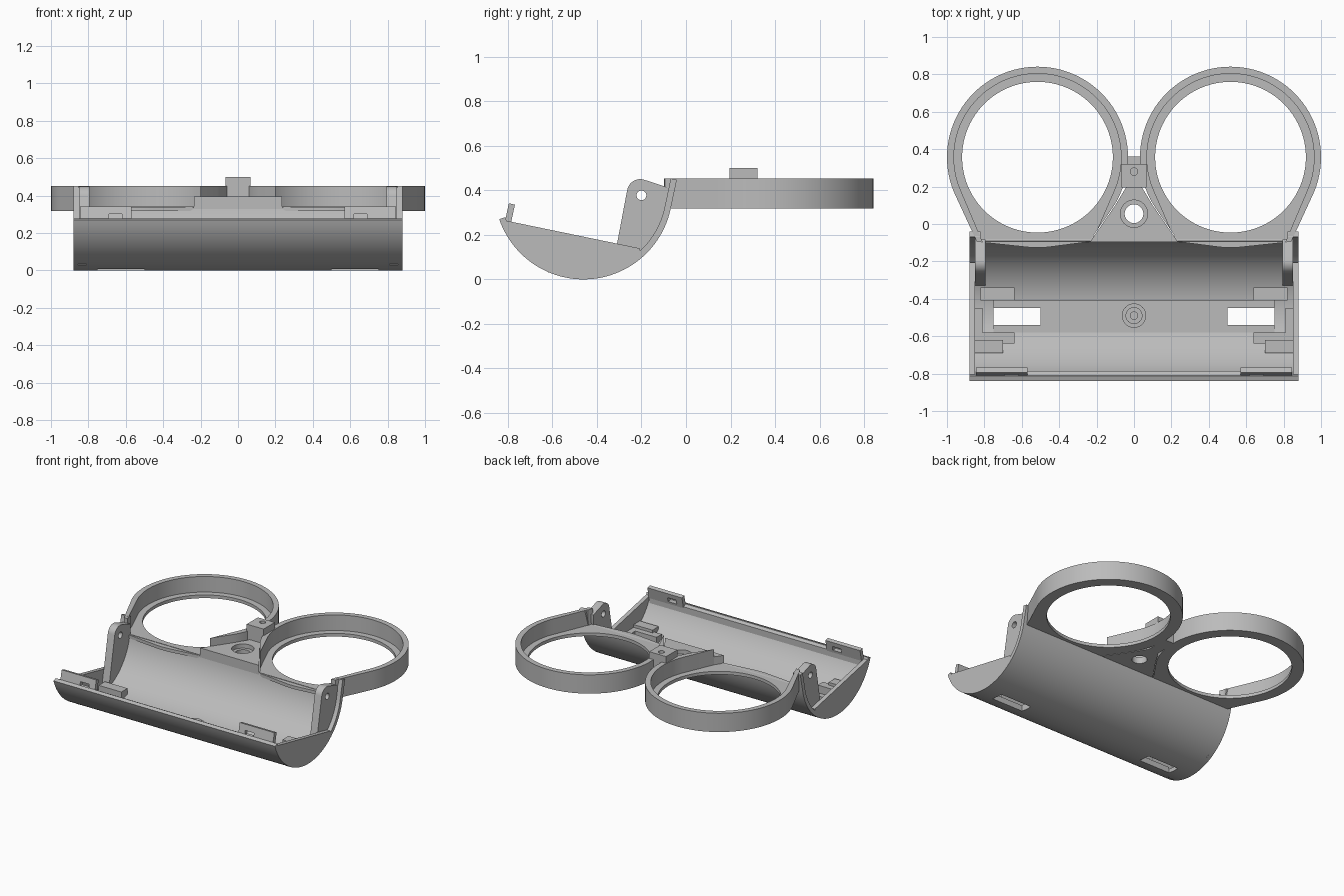
import bpy, bmesh, math
from mathutils import Vector
from mathutils.geometry import convex_hull_2d

cube = bpy.data.objects.get("Cube")
if cube:
    bpy.data.objects.remove(cube)

grey = bpy.data.materials.new("plain_grey")
grey.use_nodes = True
grey.diffuse_color = (0.5, 0.5, 0.5, 1)
grey.node_tree.nodes["Principled BSDF"].inputs["Base Color"].default_value = (0.5, 0.5, 0.5, 1)

CY, CZ, R_OUT, R_IN = -0.46, 0.40, 0.40, 0.372   # trough axis and radii
TILT = math.radians(12)
SIDES = ((-1, "right"), (1, "left"))


def prism(name, pts, axis, lo, hi):
    """Extrude a 2D outline along x (points are y, z) or z (points are x, y)."""
    bm = bmesh.new()
    place = (lambda a, b: (lo, a, b)) if axis == "x" else (lambda a, b: (a, b, lo))
    face = bm.faces.new([bm.verts.new(place(*p)) for p in pts])
    out = bmesh.ops.extrude_face_region(bm, geom=[face])
    move = Vector((hi - lo, 0, 0)) if axis == "x" else Vector((0, 0, hi - lo))
    bmesh.ops.translate(bm, vec=move, verts=[v for v in out["geom"] if isinstance(v, bmesh.types.BMVert)])
    bmesh.ops.recalc_face_normals(bm, faces=bm.faces)
    mesh = bpy.data.meshes.new(name)
    bm.to_mesh(mesh)
    bm.free()
    mesh.materials.append(grey)
    ob = bpy.data.objects.new(name, mesh)
    bpy.context.collection.objects.link(ob)
    return ob


def arc(cx, cy, r, a0, a1, n):
    angles = [math.radians(a0 + (a1 - a0) * i / n) for i in range(n + 1)]
    return [(cx + r * math.cos(a), cy + r * math.sin(a)) for a in angles]


def circle(cx, cy, r, n=72):
    return arc(cx, cy, r, 0, 360, n)[:-1]


def box(name, x0, x1, y0, y1, z0, z1):
    x0, x1 = sorted((x0, x1))
    return prism(name, [(x0, y0), (x1, y0), (x1, y1), (x0, y1)], "z", z0, z1)


def hull(pts):
    return [pts[i] for i in convex_hull_2d([Vector(p) for p in pts])]


def cut(target, cutters):
    """Subtract the cutters and delete them."""
    bpy.context.view_layer.objects.active = target
    for c in cutters:
        mod = target.modifiers.new("cut", "BOOLEAN")
        mod.operation, mod.solver, mod.object = "DIFFERENCE", "EXACT", c
        bpy.ops.object.modifier_apply(modifier=mod.name)
    for c in cutters:
        bpy.data.objects.remove(c)


def slots():
    return [box("slot_cutter", s * 0.5, s * 0.75, -0.54, -0.45, -0.1, 0.2) for s, _ in SIDES]


def shell_profile(height):
    """Curved wall whose back edge runs on straight along the tilt."""
    up = Vector((math.sin(TILT), math.cos(TILT))) * height
    outer = arc(CY, CZ, R_OUT, 199, 348, 48)
    inner = arc(CY, CZ, R_IN, 348, 199, 48)
    return outer + [tuple(Vector(outer[-1]) + up), tuple(Vector(inner[0]) + up)] + inner


# Trough shell with two slots in the bottom
trough = prism("trough_shell", shell_profile(0.02), "x", -0.88, 0.88)
cut(trough, slots())
floor = box("floor_plate", -0.75, 0.75, -0.58, -0.41, 0.02, 0.05)
cut(floor, slots())

# Screw boss on the floor
boss = prism("screw_boss", circle(0, -0.49, 0.065, 32), "z", 0.03, 0.07)
collar = prism("screw_collar", circle(0, -0.49, 0.045, 32), "z", 0.03, 0.085)
for part in (boss, collar):
    cut(part, [prism("screw_cutter", circle(0, -0.49, 0.02, 24), "z", 0.04, 0.2)])

# Front lip
prism("front_lip", [(-0.82, 0.23), (-0.81, 0.275), (-0.785, 0.265), (-0.785, 0.22)], "x", -0.84, 0.84)

for s, side in SIDES:
    def span(a, b):
        return sorted((s * a, s * b))

    # End cap below the sloping rim
    prism(side + "_end_cap", arc(CY, CZ, 0.4, 199, 309, 36) + [(-0.206, 0.139)], "x", *span(0.85, 0.88))

    # Raised back corner of the shell
    foot = Vector((CY + R_OUT * math.cos(TILT), CZ - R_OUT * math.sin(TILT)))
    up = Vector((math.sin(TILT), math.cos(TILT)))
    inward = Vector((-up.y, up.x)) * (R_OUT - R_IN)
    top = foot + up * 0.133
    prism(side + "_back_corner", [tuple(foot), tuple(top), tuple(top + inward), tuple(foot + inward)],
          "x", *span(0.82, 0.88))

    # Hinge lug with pin hole
    lug_outline = (arc(CY, CZ, R_IN + 0.005, 290, 362, 24)
                   + arc(-0.205, 0.39, 0.06, 78, 169, 10))
    lug = prism(side + "_hinge_lug", lug_outline, "x", *span(0.795, 0.85))
    cut(lug, [prism("pin_cutter", circle(-0.2, 0.377, 0.022, 24), "x", *span(0.7, 0.95))])

    # Latch tab with a small window
    tab = prism(side + "_latch_tab", [(-0.815, 0.25), (-0.795, 0.342), (-0.768, 0.335), (-0.787, 0.245)],
                "x", *span(0.57, 0.845))
    cut(tab, [box("window_cutter", s * 0.62, s * 0.69, -0.9, -0.7, 0.272, 0.302)])

    # Holding brackets on the trough floor
    box(side + "_rear_bracket", s * 0.64, s * 0.82, -0.41, -0.34, 0.03, 0.09)
    box(side + "_front_bracket", s * 0.64, s * 0.85, -0.64, -0.58, 0.05, 0.105)
    box(side + "_corner_bracket", s * 0.70, s * 0.85, -0.69, -0.62, 0.08, 0.125)
    box(side + "_bracket_strip", s * 0.81, s * 0.855, -0.62, -0.45, 0.03, 0.105)

    # Ring holder: tall rim, thin floor and a through hole
    cx, cy = s * 0.516, 0.357
    ring = prism(side + "_ring_holder",
                 hull(circle(cx, cy, 0.484, 96) + [(s * 0.86, -0.04), (s * 0.84, -0.095), (s * 0.24, -0.095)]),
                 "z", 0.317, 0.452)
    pocket = prism("pocket_cutter",
                   hull(circle(cx, cy, 0.447, 96) + [(s * 0.795, -0.13), (s * 0.24, -0.13)]),
                   "z", 0.34, 0.6)
    cut(ring, [pocket, prism("hole_cutter", circle(cx, cy, 0.403, 96), "z", 0.2, 0.6)])

# Bridge between the rings with a countersunk hole
half = [(0.235, -0.095), (0.10, 0.10), (0.04, 0.2), (0.04, 0.36)]
bridge = prism("centre_bridge", half + [(-x, y) for x, y in reversed(half)], "z", 0.317, 0.395)
cut(bridge, [prism("ring_cutter", circle(s * 0.516, 0.357, 0.46, 96), "z", 0.2, 0.6) for s, _ in SIDES]
    + [prism("bolt_cutter", circle(0, 0.055, 0.05, 40), "z", 0.2, 0.6),
       prism("sink_cutter", circle(0, 0.055, 0.073, 40), "z", 0.365, 0.6)])

# Stop block on the bridge
block = box("stop_block", -0.067, 0.067, 0.195, 0.322, 0.35, 0.5)
cut(block, [prism("dot_cutter", circle(0, 0.28, 0.02, 24), "z", 0.42, 0.6)])

# Smooth curved faces, keep edges crisp
bpy.ops.object.select_all(action="DESELECT")
for ob in bpy.context.collection.objects:
    if ob.type == "MESH" and grey.name in ob.data.materials:
        ob.select_set(True)
        bpy.context.view_layer.objects.active = ob
bpy.ops.object.shade_smooth_by_angle(angle=math.radians(30))
